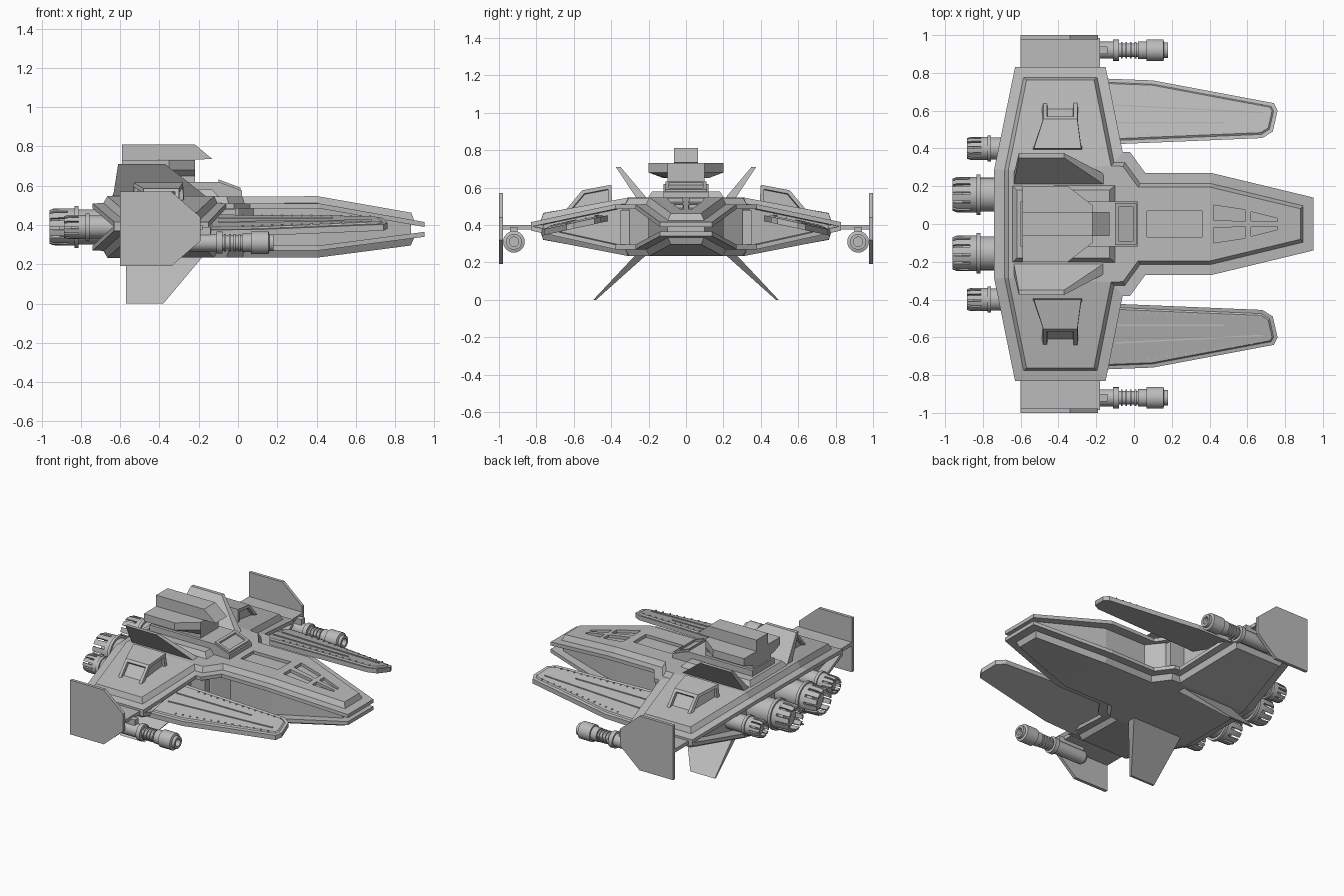
import bpy, bmesh, math
from mathutils import Vector

cube = bpy.data.objects.get("Cube")
if cube:
    bpy.data.objects.remove(cube, do_unlink=True)

grey = bpy.data.materials.new("hull grey")
grey.use_nodes = True
grey.diffuse_color = (0.5, 0.5, 0.5, 1)
grey.node_tree.nodes["Principled BSDF"].inputs["Base Color"].default_value = (0.5, 0.5, 0.5, 1)


def finish(name, bm, mirror=False):
    bmesh.ops.recalc_face_normals(bm, faces=bm.faces)
    mesh = bpy.data.meshes.new(name)
    bm.to_mesh(mesh)
    bm.free()
    mesh.materials.append(grey)
    ob = bpy.data.objects.new(name, mesh)
    bpy.context.collection.objects.link(ob)
    if mirror:
        mod = ob.modifiers.new("mirror", 'MIRROR')
        mod.use_axis = (False, True, False)
        mod.use_mirror_merge = False
    return ob


def add_loft(bm, loops):
    rings = [[bm.verts.new(p) for p in loop] for loop in loops]
    n = len(rings[0])
    for a, b in zip(rings, rings[1:]):
        for i in range(n):
            j = (i + 1) % n
            bm.faces.new((a[i], a[j], b[j], b[i]))
    bm.faces.new(rings[0][::-1])
    bm.faces.new(rings[-1])


def loft(name, loops, mirror=False):
    bm = bmesh.new()
    add_loft(bm, loops)
    return finish(name, bm, mirror)


def quad(x0, x1, y0, y1, z):
    return [(x0, y0, z), (x1, y0, z), (x1, y1, z), (x0, y1, z)]


def box(name, x0, x1, y0, y1, z0, z1, mirror=False):
    return loft(name, [quad(x0, x1, y0, y1, z0), quad(x0, x1, y0, y1, z1)], mirror)


def both(half):
    # Close a half outline across the centre line
    return half + [(x, -y, z) for x, y, z in reversed(half)]


def lathe(bm, profile, y, z, n=24):
    # Turned part along x, profile is (x, radius)
    add_loft(bm, [[(x, y + r * math.cos(i * math.tau / n), z + r * math.sin(i * math.tau / n))
                   for i in range(n)] for x, r in profile])


def smooth(ob):
    bpy.ops.object.select_all(action='DESELECT')
    ob.select_set(True)
    bpy.context.view_layer.objects.active = ob
    bpy.ops.object.shade_smooth_by_angle(angle=math.radians(35))


# Hull plates: folded outline, thickened, with a raised inner panel
OUTLINE = [(-.74, .29), (-.63, .83), (-.15, .83), (-.06, .38),
           (-.02, .38), (.06, .27), (.41, .27), (.95, .14)]


def hull_plate(name, deck, edge, nose, thick):
    heights = [deck, edge, edge, deck, deck, deck, deck, nose]
    bm = bmesh.new()
    left, right = [[bm.verts.new((x, s * y, h)) for (x, y), h in zip(OUTLINE, heights)]
                   for s in (1, -1)]
    for side in (left, right):
        bm.faces.new(side[:4])
    middle = [0, 3, 4, 5, 6]
    bm.faces.new([left[i] for i in middle] + [right[i] for i in reversed(middle)])
    bm.faces.new((left[6], left[7], right[7], right[6]))
    bmesh.ops.recalc_face_normals(bm, faces=bm.faces)
    out = bmesh.ops.extrude_face_region(bm, geom=bm.faces[:], use_keep_orig=True)["geom"]
    bmesh.ops.translate(bm, vec=(0, 0, thick),
                        verts=[g for g in out if isinstance(g, bmesh.types.BMVert)])
    panel = [g for g in out if isinstance(g, bmesh.types.BMFace)]
    bmesh.ops.recalc_face_normals(bm, faces=bm.faces)
    bmesh.ops.inset_region(bm, faces=panel, thickness=.055, use_even_offset=True)
    bmesh.ops.inset_region(bm, faces=panel, thickness=.02, depth=.035, use_even_offset=True)
    return finish(name, bm)


upper = hull_plate("upper_hull_plate", .485, .39, .39, .025)
hull_plate("lower_hull_plate", .295, .395, .365, -.025)

# Recessed body between the plates
CORE = [(-.64, .3), (-.59, .77), (-.2, .77), (-.12, .34), (0, .3), (.08, .2), (.4, .2), (.88, .1)]
core_low = [.29, .385, .385, .29, .29, .29, .29, .35]
core_high = [.49, .4, .4, .49, .49, .49, .49, .41]
loft("hull_core", [both([(x, y, h) for (x, y), h in zip(CORE, hs)]) for hs in (core_low, core_high)])
box("side_step", -.12, -.01, .25, .35, .29, .48, True)

# Sunken deck panel and nose windows
cells = [[(.07, -.07), (.36, -.07), (.36, .07), (.07, .07)]]
for s in (1, -1):
    cells.append([(.42, s * .02), (.42, s * .1), (.59, s * .075), (.59, s * .015)])
    cells.append([(.62, s * .015), (.62, s * .065), (.76, s * .03), (.76, s * .012)])
bm = bmesh.new()
for cell in cells:
    floor = [(x, y, .525 - max(0, x - .41) * .17) for x, y in cell]
    add_loft(bm, [floor, [(x, y, .7) for x, y in cell]])
cutter = finish("panel_cutter", bm)
cutter.hide_render = True
cut = upper.modifiers.new("panels", 'BOOLEAN')
cut.operation = 'DIFFERENCE'
cut.solver = 'EXACT'
cut.object = cutter
bpy.context.view_layer.objects.active = upper
bpy.ops.object.modifier_apply(modifier=cut.name)
bpy.data.objects.remove(cutter, do_unlink=True)

# Raised spine, cabin and hatch
loft("spine", [quad(-.66, -.08, -.22, .22, .52), quad(-.62, -.13, -.18, .18, .58)])
loft("cabin", [[(x, y, z) for x, z in ((-.6, .52), (.02, .52), (.02, .575), (-.1, .62), (-.6, .62))]
               for y in (-.12, .12)])
slope = lambda x: .575 + (.02 - x) * .375
for name, x0, x1, y0, y1 in (("hatch_front", -.005, .012, -.11, .11), ("hatch_back", -.1, -.083, -.11, .11),
                             ("hatch_side", -.083, -.005, .09, .11)):
    base = [(x0, y0), (x1, y0), (x1, y1), (x0, y1)]
    loft(name, [[(x, y, slope(x) + d) for x, y in base] for d in (-.01, .012)], name == "hatch_side")

# Command tower with top box
box("tower_neck", -.59, -.22, -.1, .1, .6, .68)
loft("tower_slab", [both([(-.59, w, z), (-.35, w, z), (-.22, .1, z)])
                    for w, z in ((.12, .65), (.2, .68), (.2, .732))])
loft("tower_box", [[(x, y, z) for x, z in ((-.59, .73), (-.13, .735), (-.22, .81), (-.59, .81))]
                   for y in (-.063, .063)])

# Upper and lower fins
loft("upper_fin", [quad(-.64, -.13, .19, .25, .52), quad(-.61, -.37, .35, .375, .71)], True)
loft("lower_fin", [quad(-.57, -.17, .2, .26, .25), quad(-.57, -.38, .48, .495, 0)], True)

# Wing pods with sunken faces
bm = bmesh.new()
add_loft(bm, [[(-.54, .39, .46), (-.27, .39, .46), (-.3, .66, .46), (-.48, .66, .46)],
              [(-.53, .4, .615), (-.28, .4, .615), (-.3, .555, .585), (-.48, .555, .585)]])
bmesh.ops.recalc_face_normals(bm, faces=bm.faces)
faces = [f for f in bm.faces if f.normal.y > -.5 and -.5 < f.normal.z < .75]
bmesh.ops.inset_individual(bm, faces=faces, thickness=.02, use_even_offset=True)
bmesh.ops.inset_individual(bm, faces=faces, thickness=.002, depth=-.02, use_even_offset=True)
finish("wing_pod", bm, True)

# Wing tip plates and end fins
box("wing_tip", -.6, -.18, .76, .985, .375, .4, True)
END = [(-.6, .19), (-.34, .19), (-.19, .32), (-.19, .44), (-.34, .57), (-.6, .57)]
loft("end_fin", [[(x, y, z) for x, z in END] for y in (.978, 1)], True)

# Forward blades, tilted with the wing
BLADE = [(-.16, .77), (.1, .76), (.74, .64), (.76, .6), (.735, .49), (.68, .455), (-.16, .42)]
tilt = lambda y: .4 + (.6 - y) * .22
bm = bmesh.new()
add_loft(bm, [[(x, y, tilt(y) + d) for x, y in BLADE] for d in (-.02, .012)])
bmesh.ops.recalc_face_normals(bm, faces=bm.faces)
top = [f for f in bm.faces if f.normal.z > .8]
bmesh.ops.inset_region(bm, faces=top, thickness=.02, use_even_offset=True)
bmesh.ops.inset_region(bm, faces=top, thickness=.008, depth=.008, use_even_offset=True)
finish("blade", bm, True)

# Ridges and rivets on the blades
bm = bmesh.new()
for xa, ya, xb, yb in ((-.1, .535, .48, .535), (-.1, .63, .68, .59)):
    add_loft(bm, [[(x, y + o, tilt(y) + d) for x, y, o in
                   ((xa, ya, -.004), (xb, yb, -.004), (xb, yb, .004), (xa, ya, .004))]
                  for d in (.015, .026)])
for k in range(14):
    x = .02 + k * .05
    for y in (.72 - x * .14, .465 + x * .03):
        add_loft(bm, [quad(x, x + .008, y, y + .008, tilt(y) + d) for d in (.012, .025)])
finish("blade_ridges", bm, True)

# Cannons under the wing tips
bm = bmesh.new()
lathe(bm, [(-.36, .03), (-.34, .045), (-.11, .045), (-.11, .056), (-.08, .056), (-.08, .036), (.02, .036),
           (.02, .047), (.065, .047), (.065, .058), (.155, .058), (.16, .042), (.18, .042), (.18, .025),
           (.12, .025)], .92, .31)
for k in range(4):
    x = -.07 + k * .024
    lathe(bm, [(x, .044), (x + .01, .044)], .92, .31)
smooth(finish("cannon", bm, True))
box("cannon_mount", -.34, -.14, .9, .94, .33, .39, True)


# Engines with slotted nozzles
def engine(name, y, z, r, front, back):
    bm = bmesh.new()
    rim = back + (front - back) * .4
    lathe(bm, [(rim - .04, r * .5), (rim - .04, r * .7), (rim, r * .72), (rim, r * .95),
               (rim + .035, r * .95), (rim + .035, r * 1.07), (rim + .055, r * 1.07),
               (rim + .055, r * .9), (front + .12, r * .9)], y, z, 32)
    petals = 12
    for k in range(petals):
        loops = []
        for x, ro in ((rim + .005, r * .95), (back + .02, r * .93), (back, r * .85)):
            loops.append([(x, y + q * math.cos(a), z + q * math.sin(a)) for q, a in
                          [(c, (k + t) * math.tau / petals) for c, t in
                           ((ro, 0), (ro, .35), (ro, .7), (ro - .012, .7), (ro - .012, .35), (ro - .012, 0))]])
        add_loft(bm, loops)
    smooth(finish(name, bm, True))


engine("main_engine", .155, .39, .1, -.73, -.96)
engine("small_engine", .4, .39, .065, -.7, -.885)
